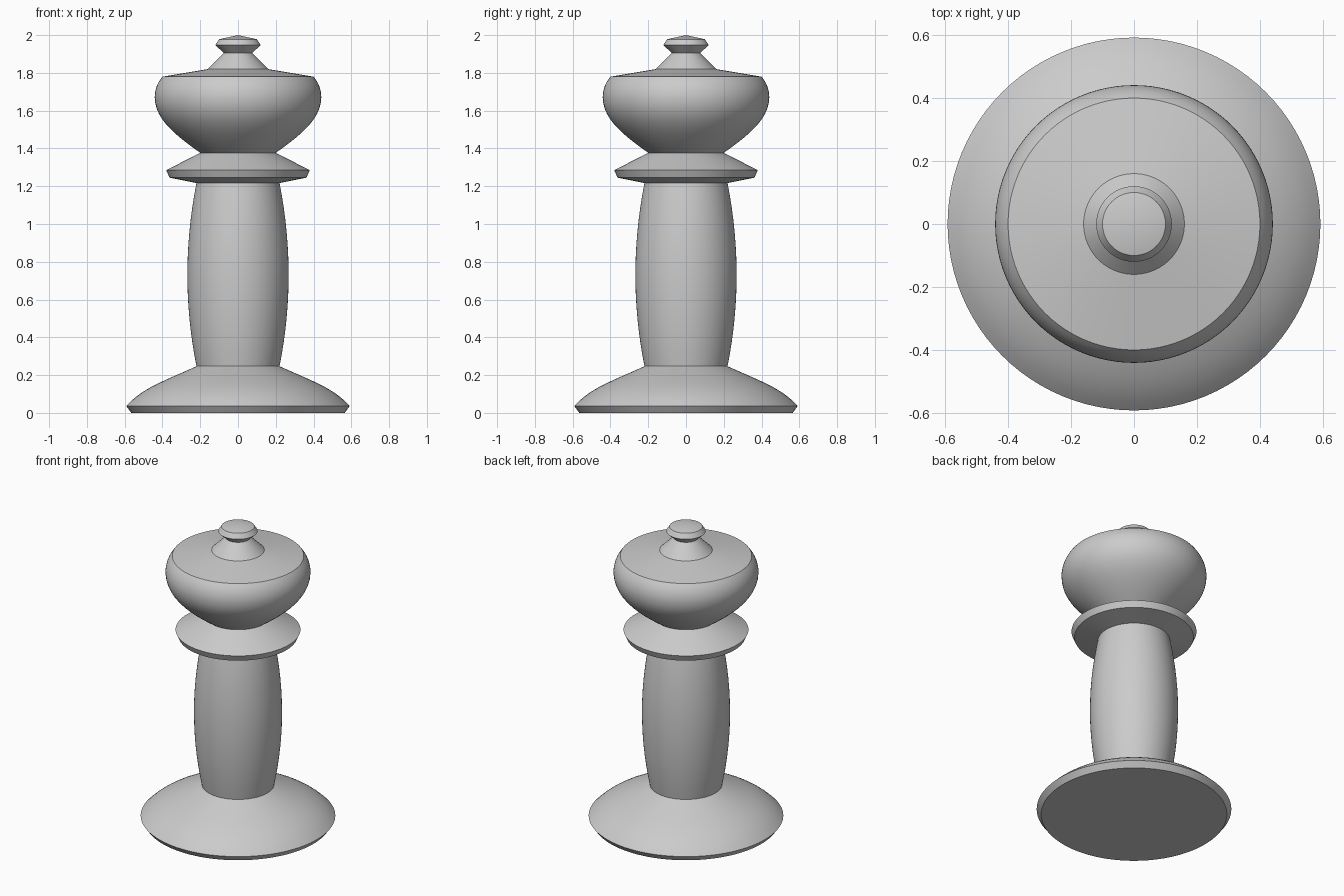
import bpy, bmesh, math
from mathutils import Vector
from mathutils.geometry import interpolate_bezier

cube = bpy.data.objects.get("Cube")
if cube:
    bpy.data.objects.remove(cube)

SIDES = 96

grey = bpy.data.materials.new("plain_grey")
grey.use_nodes = True
colour = (0.6, 0.6, 0.6, 1)
grey.diffuse_color = colour
grey.node_tree.nodes["Principled BSDF"].inputs["Base Color"].default_value = colour


def arc(start, handle_a, handle_b, end, steps=12):
    """Curved stretch of a profile, as (radius, height) points."""
    pts = [Vector((r, z, 0)) for r, z in (start, handle_a, handle_b, end)]
    return [(p.x, p.y) for p in interpolate_bezier(*pts, steps)]


def turn(name, profile):
    """Spin a (radius, height) profile, listed from bottom to top, about z."""
    bm = bmesh.new()
    verts = [bm.verts.new((r, 0, z)) for r, z in profile]
    edges = [bm.edges.new(pair) for pair in zip(verts, verts[1:])]
    bmesh.ops.spin(bm, geom=verts + edges, cent=(0, 0, 0), axis=(0, 0, 1),
                   angle=math.tau, steps=SIDES, use_merge=True)
    bmesh.ops.remove_doubles(bm, verts=bm.verts, dist=0.0001)
    bm.normal_update()
    # Point every face outward: the walls all face away from the axis
    side = max(bm.faces, key=lambda f: abs(f.normal.xy.dot(f.calc_center_median().xy)))
    if side.normal.xy.dot(side.calc_center_median().xy) < 0:
        bmesh.ops.reverse_faces(bm, faces=bm.faces)
    mesh = bpy.data.meshes.new(name)
    bm.to_mesh(mesh)
    bm.free()
    mesh.materials.append(grey)
    obj = bpy.data.objects.new(name, mesh)
    bpy.context.collection.objects.link(obj)
    bpy.ops.object.select_all(action='DESELECT')
    obj.select_set(True)
    bpy.context.view_layer.objects.active = obj
    bpy.ops.object.shade_smooth_by_angle(angle=math.radians(25))


# Flared foot with a chamfered rim
turn("base", [(0, 0), (0.565, 0)]
     + arc((0.592, 0.037), (0.5, 0.135), (0.4, 0.165), (0.22, 0.247)))

# Gently swelling stem
turn("stem", arc((0.22, 0.247), (0.284, 0.57), (0.284, 0.89), (0.22, 1.217), 16))

# Collar disc
turn("collar", [(0.22, 1.217), (0.362, 1.245), (0.38, 1.285), (0.2, 1.377)])

# Rounded head with a shallow conical top
turn("head", arc((0.2, 1.377), (0.34, 1.475), (0.44, 1.56), (0.441, 1.67))
     + arc((0.441, 1.67), (0.441, 1.715), (0.425, 1.75), (0.4, 1.78), 8)[1:]
     + [(0.16, 1.82)])

# Small knob on a tapered neck
turn("finial", [(0.16, 1.82), (0.075, 1.905), (0.12, 1.947), (0.1, 1.978), (0, 2)])
